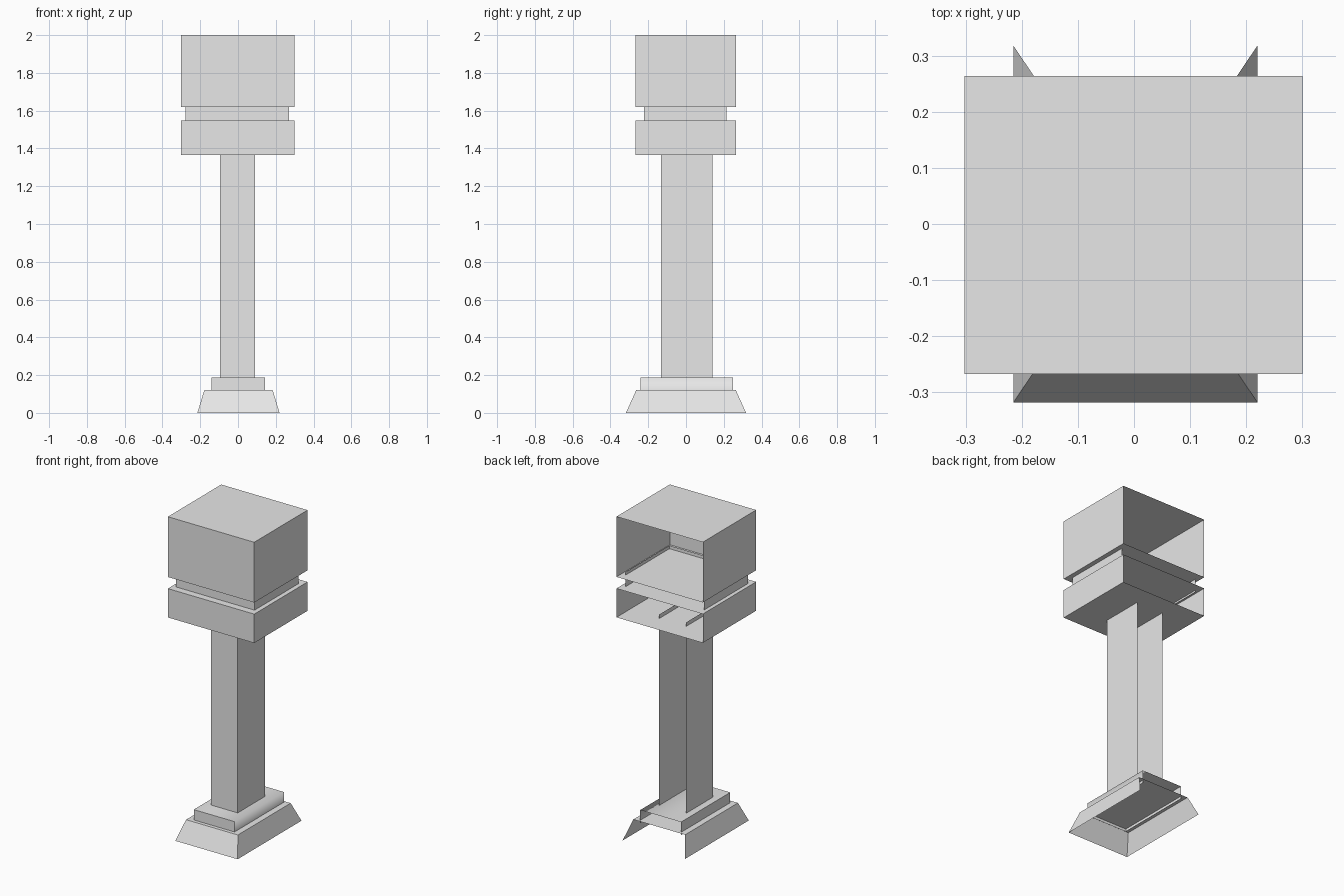
import bpy

if "Cube" in bpy.data.objects:
    bpy.data.objects.remove(bpy.data.objects["Cube"])

stone = bpy.data.materials.new("light_grey_stone")
stone.diffuse_color = (0.8, 0.8, 0.8, 1)
stone.use_nodes = True
stone.node_tree.nodes["Principled BSDF"].inputs["Base Color"].default_value = stone.diffuse_color


def shell(name, low, high, top=False, bottom=False, blend=False):
    """Thin open-backed box; low/high = (x0, x1, y0, y1, z) rectangles."""
    verts = []
    for x0, x1, y0, y1, z in (low, high):
        verts += [(x0, y0, z), (x1, y0, z), (x1, y1, z), (x0, y1, z)]
    # front, right and left walls; the back stays open
    faces = [(0, 1, 5, 4), (1, 2, 6, 5), (3, 0, 4, 7)]
    if top:
        faces.append((4, 5, 6, 7))
    if bottom:
        faces.append((3, 2, 1, 0))
    mesh = bpy.data.meshes.new(name)
    mesh.from_pydata(verts, [], faces)
    mesh.materials.append(stone)
    if blend:  # soft shading across the right wall and top
        mesh.polygons[1].use_smooth = True
        mesh.polygons[3].use_smooth = True
    mesh.update()
    obj = bpy.data.objects.new(name, mesh)
    bpy.context.collection.objects.link(obj)
    return obj


def straight(name, x0, x1, y0, y1, z0, z1, **caps):
    return shell(name, (x0, x1, y0, y1, z0), (x0, x1, y0, y1, z1), **caps)


# Flared foot
shell("base", (-0.215, 0.22, -0.318, 0.318, 0),
      (-0.178, 0.183, -0.263, 0.263, 0.122), top=True)

# Step on the foot, set slightly through its top
straight("plinth", -0.14, 0.144, -0.24, 0.25, 0.105, 0.187, top=True, blend=True)

# Tall shaft, set slightly into the plinth and the lower cap
straight("column", -0.096, 0.091, -0.133, 0.139, 0.17, 1.39)

# Capital: lower block, recessed neck, upper block
straight("lower_cap", -0.302, 0.3, -0.267, 0.264, 1.365, 1.547, top=True, bottom=True)
straight("neck", -0.277, 0.271, -0.222, 0.215, 1.535, 1.64)
straight("upper_cap", -0.302, 0.3, -0.267, 0.264, 1.62, 2.0, top=True, bottom=True)
